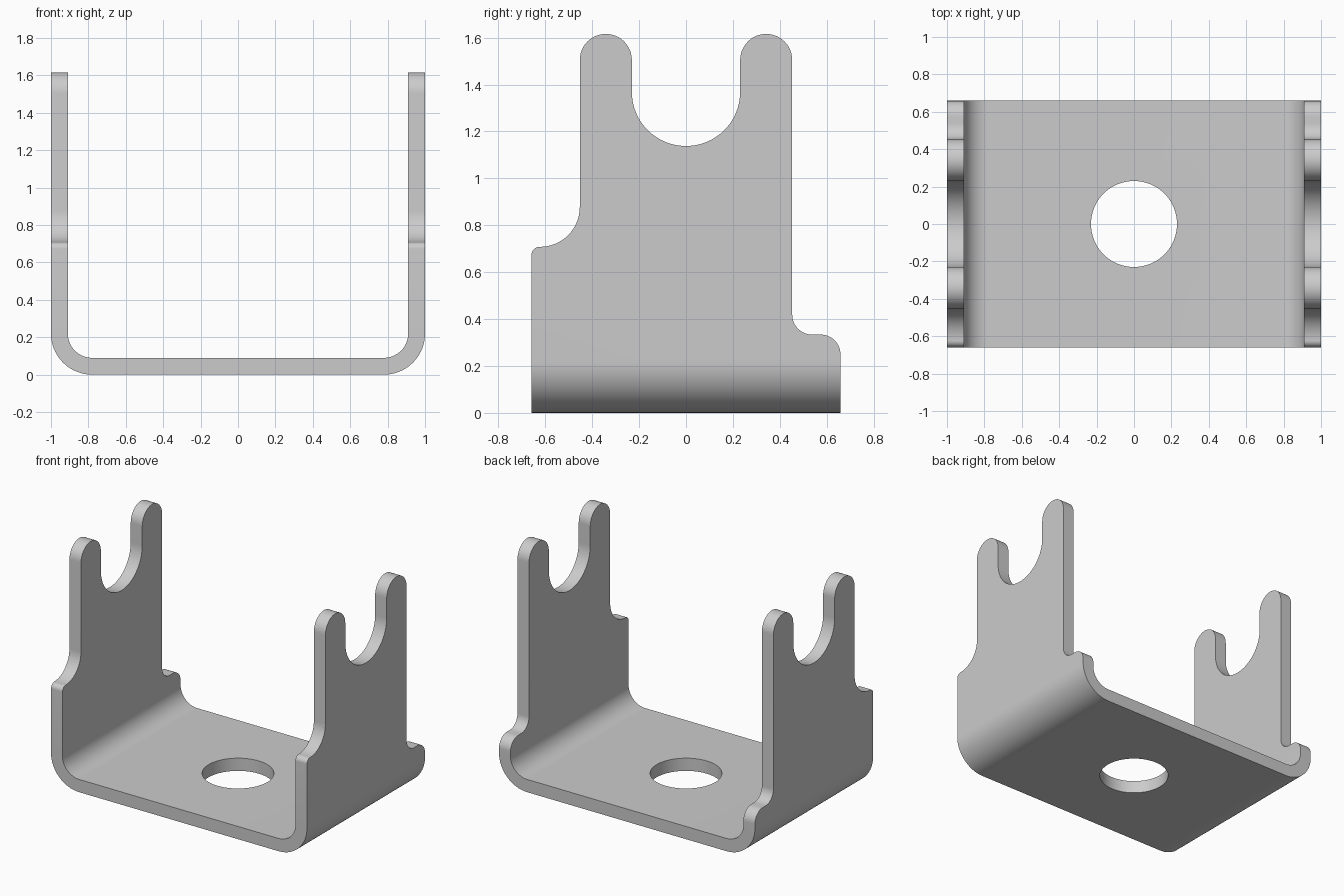
import bpy, bmesh
from math import sin, cos, radians

if "Cube" in bpy.data.objects:
    bpy.data.objects.remove(bpy.data.objects["Cube"])


def arc(cx, cz, r, a0, a1, n=16):
    return [(cx + r * cos(radians(a0 + (a1 - a0) * i / n)),
             cz + r * sin(radians(a0 + (a1 - a0) * i / n))) for i in range(n + 1)]


def prism(name, points, place, half):
    """Closed profile swept from -half to half; place(u, v, t) gives xyz."""
    bm = bmesh.new()
    ends = [[bm.verts.new(place(u, v, t)) for u, v in points] for t in (-half, half)]
    for ring in ends:
        bm.faces.new(ring)
    for i in range(len(points)):
        j = (i + 1) % len(points)
        bm.faces.new((ends[0][i], ends[0][j], ends[1][j], ends[1][i]))
    bmesh.ops.recalc_face_normals(bm, faces=bm.faces)
    mesh = bpy.data.meshes.new(name)
    bm.to_mesh(mesh)
    bm.free()
    ob = bpy.data.objects.new(name, mesh)
    bpy.context.collection.objects.link(ob)
    return ob


def cut(target, tool, operation):
    bpy.context.view_layer.objects.active = target
    mod = target.modifiers.new(tool.name, 'BOOLEAN')
    mod.object, mod.operation, mod.solver = tool, operation, 'EXACT'
    bpy.ops.object.modifier_apply(modifier=mod.name)
    bpy.data.objects.remove(tool)


# Bent sheet: U-shaped section, longer and taller than needed
T, H, R, r = 0.09, 1.8, 0.22, 0.13
right = (arc(0.78, R, R, -90, 0, 20) + [(1, H), (1 - T, H)]
         + arc(0.78, R, r, 0, -90, 20))
half = len(right) // 2
section = right + [(-x, z) for x, z in reversed(right)]
bracket = prism("u_bracket", section, lambda u, v, t: (u, t, v), 0.8)

# Side outline: uneven shoulders, two rounded prongs and the cradle notch
outline = ([(-0.659, -0.1), (0.659, -0.1)]
           + arc(0.574, 0.249, 0.085, 0, 90)
           + arc(0.538, 0.419, 0.085, 270, 180)
           + arc(0.342, 1.505, 0.111, 0, 180, 24)
           + arc(0, 1.369, 0.231, 0, -180, 40)
           + arc(-0.342, 1.505, 0.111, 0, 180, 24)
           + arc(-0.623, 0.878, 0.17, 0, -90)
           + arc(-0.624, 0.673, 0.035, 90, 180, 10))
cut(bracket, prism("side_outline", outline, lambda u, v, t: (t, u, v), 1.2), 'INTERSECT')

# Round hole through the base
cut(bracket, prism("base_hole", arc(0, 0, 0.23, 0, 360 - 5.625, 63),
                   lambda u, v, t: (u, v, t), 0.3), 'DIFFERENCE')

bpy.ops.object.select_all(action='DESELECT')
bracket.select_set(True)
bpy.context.view_layer.objects.active = bracket
bpy.ops.object.shade_smooth_by_angle(angle=radians(30))
